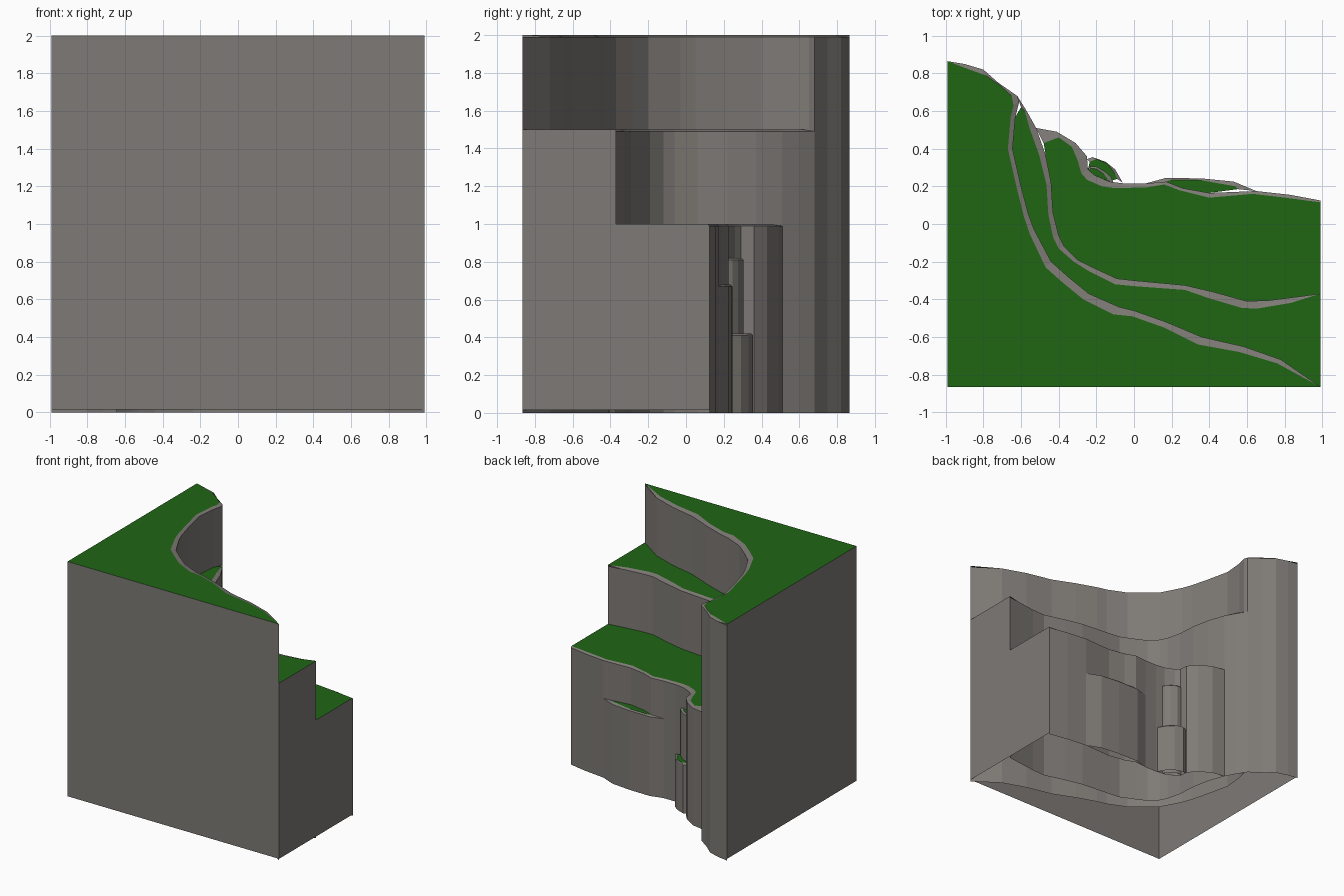
import bpy, bmesh


def material(name, rgb):
    m = bpy.data.materials.new(name)
    m.diffuse_color = (*rgb, 1)
    return m


ROCK = material("rock", (0.21, 0.195, 0.18))
GRASS = material("grass", (0.014, 0.133, 0.007))


def make(name, faces, mat):
    """Flat-shaded object from a list of polygons, shared corners welded."""
    bm = bmesh.new()
    for f in faces:
        bm.faces.new([bm.verts.new(p) for p in f])
    bmesh.ops.remove_doubles(bm, verts=bm.verts, dist=0.0001)
    me = bpy.data.meshes.new(name)
    bm.to_mesh(me)
    bm.free()
    me.materials.append(mat)
    ob = bpy.data.objects.new(name, me)
    bpy.context.collection.objects.link(ob)


def terrace(name, z, lip, edge, back):
    """Cliff wall under 'lip', sloped rock rim up to 'edge', grass from 'edge' to 'back'."""
    faces = []
    for (a, b), (c, d) in zip(zip(lip, lip[1:]), zip(edge, edge[1:])):
        faces.append([(*a, z - .01), (*b, z - .01), (*b, 0), (*a, 0)])
        rim = [(*c, z), (*d, z), (*b, z - .01), (*a, z - .01)]
        faces.append([p for i, p in enumerate(rim) if p[:2] not in [q[:2] for q in rim[:i]]])
    make(name + "_rock", [f for f in faces if len(f) > 2], ROCK)
    # edge runs left to right with the grass on its front side
    make(name + "_grass", [[(x, y, z) for x, y in list(back) + list(reversed(edge))]], GRASS)


X, Y = .99, -.865

# top terrace
lip1 = [(-X, .865), (-.9, .85), (-.8, .82), (-.72, .75), (-.62, .68), (-.61, .65),
        (-.63, .57), (-.645, .4), (-.6, .2), (-.56, .05), (-.53, -.03), (-.44, -.2),
        (-.35, -.28), (-.24, -.37), (-.08, -.44), (0, -.46), (.17, -.52), (.36, -.6),
        (.58, -.65), (.78, -.72), (X, Y)]
edge1 = [(-X, .865), (-.9, .83), (-.79, .79), (-.71, .735), (-.65, .68), (-.64, .63),
         (-.655, .57), (-.67, .4), (-.625, .2), (-.585, .04), (-.555, -.05), (-.47, -.23),
         (-.38, -.31), (-.27, -.4), (-.11, -.48), (-.01, -.49), (.16, -.55), (.34, -.64),
         (.56, -.68), (.76, -.74), (X, Y)]
terrace("top_terrace", 2, lip1, edge1, [(-X, Y)])

# middle terrace
lip2 = [(-.62, .68), (-.57, .6), (-.52, .51), (-.47, .37), (-.44, .22), (-.43, .06),
        (-.4, -.06), (-.37, -.12), (-.3, -.19), (-.22, -.23), (-.09, -.29), (0, -.3),
        (.27, -.325), (.42, -.36), (.6, -.41), (.72, -.405), (.88, -.385), (X, -.37)]
edge2 = [(-.6, .62), (-.58, .6), (-.555, .51), (-.505, .37), (-.465, .21), (-.455, .05),
         (-.43, -.07), (-.4, -.13), (-.32, -.2), (-.24, -.25), (-.1, -.32), (0, -.33),
         (.27, -.35), (.4, -.395), (.57, -.445), (.65, -.45), (.83, -.42), (X, -.37)]
terrace("middle_terrace", 1.5, lip2, edge2, lip1[6:])

# lower terrace
lip3 = [(-.52, .51), (-.41, .49), (-.31, .43), (-.25, .36), (-.245, .29), (-.21, .26),
        (-.13, .225), (-.05, .215), (.06, .215), (.17, .225), (.26, .19), (.4, .165),
        (.65, .175), (.83, .155), (X, .125)]
edge3 = [(-.48, .43), (-.4, .46), (-.33, .41), (-.3, .34), (-.28, .27), (-.25, .235),
         (-.17, .2), (-.1, .19), (.07, .195), (.16, .21), (.24, .18), (.4, .14),
         (.63, .16), (.8, .14), (X, .115)]
terrace("lower_terrace", 1, lip3, edge3, lip2[3:])

# small ledges stuck on the lower cliff
terrace("tall_ledge", .82,
        [(-.245, .29), (-.235, .305), (-.2, .305), (-.15, .275), (-.12, .245), (-.11, .22)],
        [(-.24, .285), (-.23, .295), (-.2, .293), (-.16, .265), (-.14, .24), (-.14, .23)],
        lip3[4:6])
terrace("low_ledge", .42,
        [(-.25, .345), (-.22, .355), (-.15, .33), (-.1, .29), (-.06, .22)],
        [(-.235, .33), (-.2, .345), (-.14, .32), (-.1, .265), (-.09, .24)],
        lip3[4:7])
terrace("wide_ledge", .68,
        [(.06, .215), (.17, .245), (.36, .242), (.53, .225), (.65, .175)],
        [(.17, .225), (.2, .235), (.36, .232), (.54, .2), (.55, .185)],
        lip3[10:12])

# flat outer walls, open underneath
B = .015
make("outer_walls", [
    [(-X, Y, B), (X, Y, B), (X, Y, 2), (-X, Y, 2)],
    [(-X, .865, B), (-X, Y, B), (-X, Y, 2), (-X, .865, 2)],
    [(X, y, z) for y, z in [(Y, B), (.125, B), (.125, .99), (.115, 1), (-.37, 1),
                            (-.37, 1.5), (Y, 1.5)]],
], ROCK)
